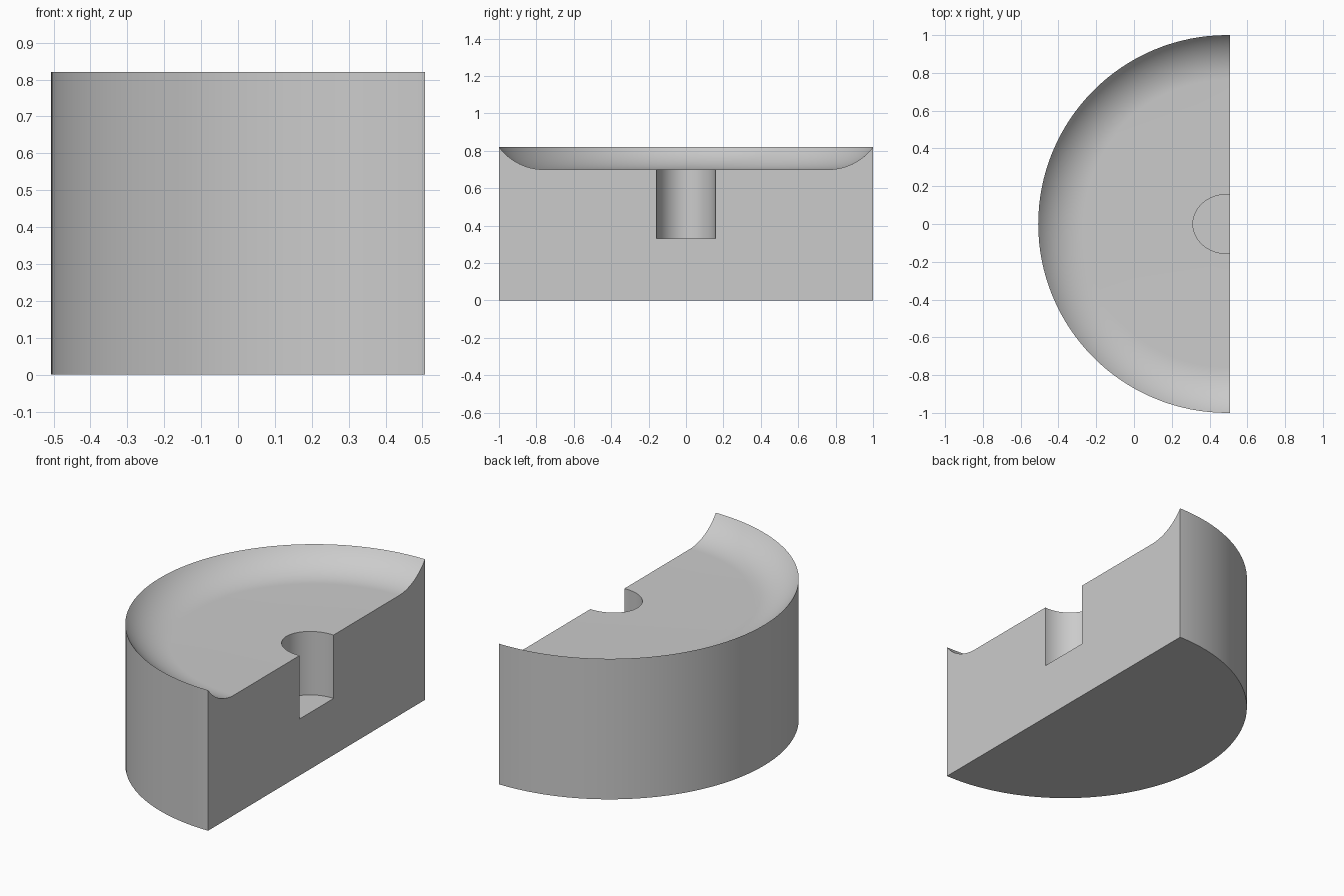
import bpy, bmesh, math
from mathutils import Matrix

cube = bpy.data.objects.get("Cube")
if cube:
    bpy.data.objects.remove(cube, do_unlink=True)

CUT_X = 0.507          # flat face
AXIS_X = CUT_X - 0.014  # axis of the round body
RIM_Z, FLOOR_Z, HOLE_Z = 0.82, 0.70, 0.33
DISH_R = 0.76          # where the flat floor starts
SEGMENTS = 128

grey = bpy.data.materials.new("plain grey")
grey.use_nodes = True
colour = (0.6, 0.6, 0.6, 1)
grey.diffuse_color = colour
grey.node_tree.nodes["Principled BSDF"].inputs["Base Color"].default_value = colour


def make_object(name, bm):
    bmesh.ops.recalc_face_normals(bm, faces=bm.faces)
    mesh = bpy.data.meshes.new(name)
    bm.to_mesh(mesh)
    bm.free()
    obj = bpy.data.objects.new(name, mesh)
    bpy.context.collection.objects.link(obj)
    mesh.materials.append(grey)
    return obj


# Round body with a curved dish rim, turned around its axis
rise, run = RIM_Z - FLOOR_Z, 1 - DISH_R
fillet = (rise ** 2 + run ** 2) / (2 * rise)
sweep = math.asin(run / fillet)
profile = [(1, 0)]
for i in range(17):
    a = sweep * (1 - i / 16)
    profile.append((DISH_R + fillet * math.sin(a), FLOOR_Z + fillet * (1 - math.cos(a))))

bm = bmesh.new()
verts = [bm.verts.new((r, 0, z)) for r, z in profile]
edges = [bm.edges.new(pair) for pair in zip(verts, verts[1:])]
bmesh.ops.spin(bm, geom=verts + edges, cent=(0, 0, 0), axis=(0, 0, 1),
               angle=math.tau, steps=SEGMENTS, use_merge=True)
bmesh.ops.remove_doubles(bm, verts=bm.verts, dist=1e-5)
bmesh.ops.holes_fill(bm, edges=[e for e in bm.edges if e.is_boundary], sides=0)
bmesh.ops.translate(bm, verts=bm.verts, vec=(AXIS_X, 0, 0))

# Slice off the far half and close the flat face
cut = bmesh.ops.bisect_plane(bm, geom=bm.verts[:] + bm.edges[:] + bm.faces[:],
                             plane_co=(CUT_X, 0, 0), plane_no=(1, 0, 0), clear_outer=True)
bmesh.ops.holes_fill(bm, edges=[e for e in bm.edges if e.is_boundary], sides=0)
body = make_object("half_round_base", bm)

# Oval socket drilled down beside the flat face
bm = bmesh.new()
bmesh.ops.create_cone(bm, cap_ends=True, segments=64, radius1=1, radius2=1, depth=1,
                      matrix=Matrix.Translation((AXIS_X, 0, HOLE_Z + 0.5))
                      @ Matrix.Diagonal((0.181, 0.157, 1, 1)))
cutter = make_object("socket_cutter", bm)
cutter.hide_render = True

mod = body.modifiers.new("socket", 'BOOLEAN')
mod.operation = 'DIFFERENCE'
mod.solver = 'EXACT'
mod.object = cutter
bpy.ops.object.select_all(action='DESELECT')
bpy.context.view_layer.objects.active = body
body.select_set(True)
bpy.ops.object.modifier_apply(modifier=mod.name)
bpy.data.objects.remove(cutter, do_unlink=True)
bpy.ops.object.shade_smooth_by_angle(angle=math.radians(30))
